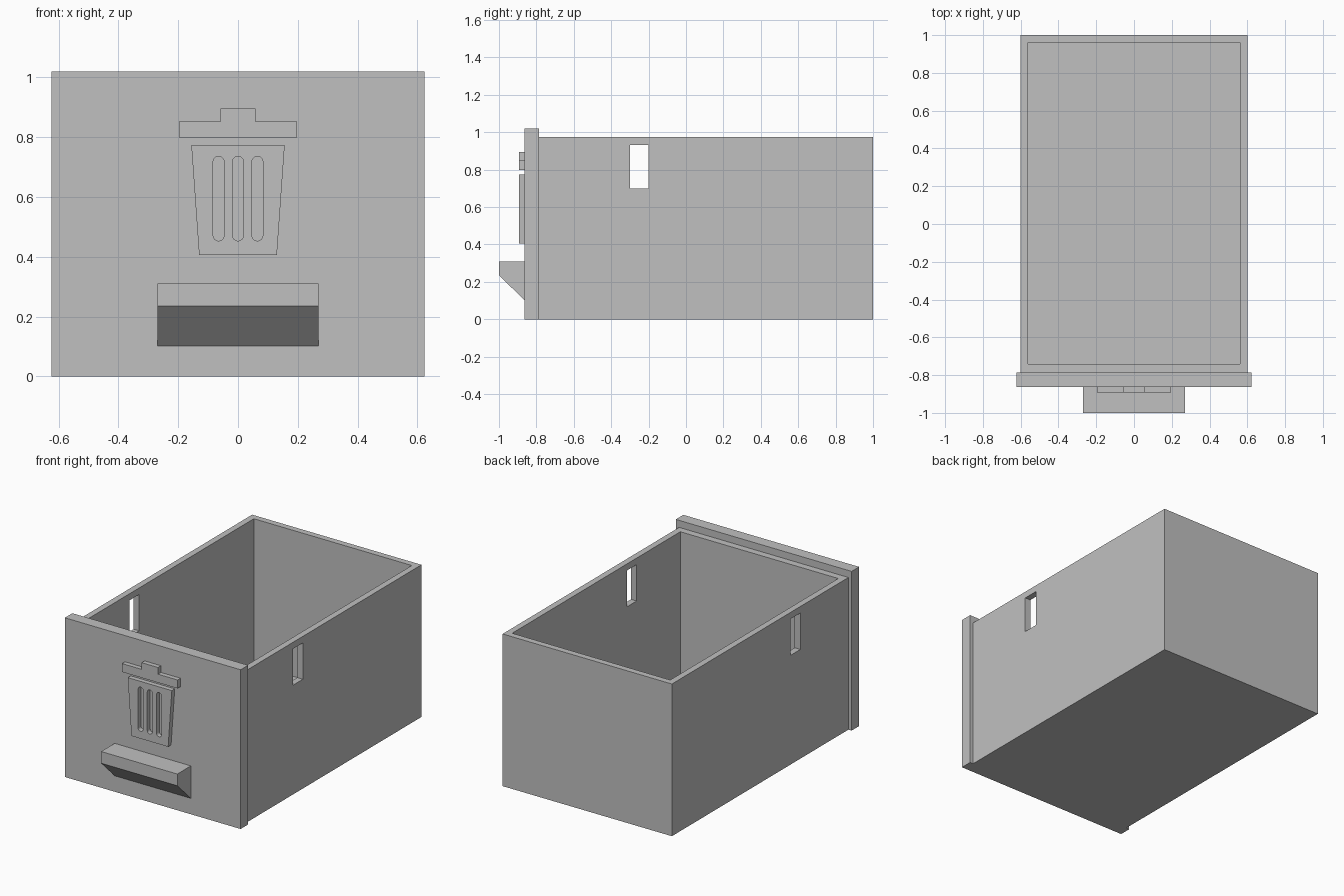
import bpy
import bmesh
from math import pi, cos, sin
from mathutils import Vector

cube = bpy.data.objects.get("Cube")
if cube:
    bpy.data.objects.remove(cube, do_unlink=True)

grey = bpy.data.materials.new("plain grey")
grey.use_nodes = True
COLOUR = (0.53, 0.53, 0.53, 1)
grey.diffuse_color = COLOUR
grey.node_tree.nodes["Principled BSDF"].inputs["Base Color"].default_value = COLOUR


def prism(name, outline, direction):
    """Solid made by sweeping a planar outline along a direction."""
    bm = bmesh.new()
    face = bm.faces.new([bm.verts.new(p) for p in outline])
    swept = bmesh.ops.extrude_face_region(bm, geom=[face])["geom"]
    verts = [v for v in swept if isinstance(v, bmesh.types.BMVert)]
    bmesh.ops.translate(bm, verts=verts, vec=Vector(direction))
    bmesh.ops.recalc_face_normals(bm, faces=bm.faces)
    mesh = bpy.data.meshes.new(name)
    bm.to_mesh(mesh)
    bm.free()
    mesh.materials.append(grey)
    obj = bpy.data.objects.new(name, mesh)
    bpy.context.collection.objects.link(obj)
    return obj


def box(name, x, y, z):
    outline = [(x[0], y[0], z[0]), (x[1], y[0], z[0]),
               (x[1], y[1], z[0]), (x[0], y[1], z[0])]
    return prism(name, outline, (0, 0, z[1] - z[0]))


def relief(name, points, front, back):
    """Front-facing outline in x and z, given depth in y."""
    return prism(name, [(x, front, z) for x, z in points], (0, back - front, 0))


def cut(target, cutter):
    cutter.hide_render = True
    mod = target.modifiers.new("cut", 'BOOLEAN')
    mod.operation = 'DIFFERENCE'
    mod.solver = 'EXACT'
    mod.object = cutter
    bpy.context.view_layer.objects.active = target
    bpy.ops.object.modifier_apply(modifier=mod.name)
    bpy.data.objects.remove(cutter, do_unlink=True)


# Open drawer box with a slot through both sides
FACE = -0.863
drawer = box("drawer_box", (-0.6, 0.6), (-0.787, 1), (0, 0.975))
cut(drawer, box("cavity", (-0.56, 0.56), (-0.742, 0.96), (0.04, 1.2)))
cut(drawer, box("side_slots", (-0.8, 0.8), (-0.3, -0.2), (0.7, 0.933)))

# Front panel, wider and taller than the box
box("front_panel", (-0.623, 0.623), (FACE, -0.787), (0, 1.02))

# Wedge-shaped pull handle
profile = [(FACE, 0.102), (-1, 0.235), (-1, 0.31), (FACE, 0.31)]
prism("pull_handle", [(-0.27, y, z) for y, z in profile], (0.54, 0, 0))

# Raised bin emblem: lid with knob
RAISED = -0.893
lid = [(0.197, 0.798), (0.197, 0.852), (0.058, 0.852), (0.058, 0.895)]
relief("emblem_lid", lid + [(-x, z) for x, z in reversed(lid)], RAISED, FACE)

# Raised bin emblem: tapered body with three round-ended grooves
bin_body = relief("emblem_bin", [(-0.13, 0.406), (0.13, 0.406),
                                 (0.156, 0.773), (-0.156, 0.773)], RAISED, FACE)
R = 0.018
for x in (-0.065, 0, 0.065):
    ends = []
    for start, z in ((0, 0.736 - R), (pi, 0.453 + R)):
        for i in range(13):
            a = start + pi * i / 12
            ends.append((x + R * cos(a), z + R * sin(a)))
    cut(bin_body, relief("groove", ends, RAISED - 0.05, FACE + 0.05))
